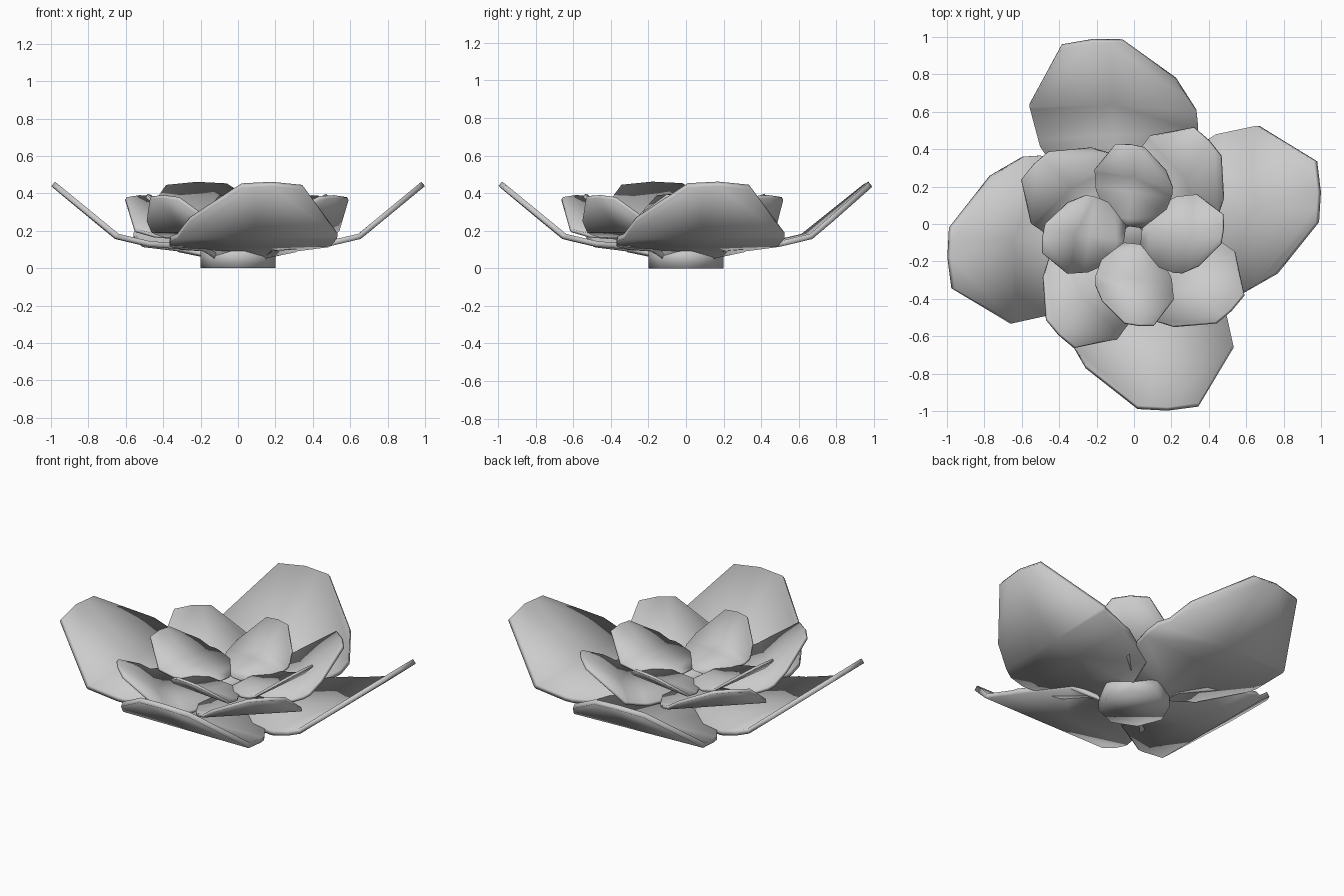
import bpy, bmesh, math
from mathutils import Matrix, Vector

if "Cube" in bpy.data.objects:
    bpy.data.objects.remove(bpy.data.objects["Cube"])

# flat petal outline, base on the left, tip on the right
OUTLINE = [(0.10, -0.09), (0.27, -0.31), (0.50, -0.37), (0.59, -0.365), (0.76, -0.265),
           (0.98, 0.01), (0.99, 0.17), (0.97, 0.335), (0.66, 0.525), (0.44, 0.48),
           (0.17, 0.31), (0.10, 0.08)]
# height along the petal: nearly level, then a steep fold up to the tip
BEND = [(0.10, 0.05), (0.18, 0.105), (0.48, 0.13), (0.65, 0.17), (0.99, 0.45)]


def height(x):
    for (x0, z0), (x1, z1) in zip(BEND, BEND[1:]):
        if x <= x1:
            return z0 + (z1 - z0) * (x - x0) / (x1 - x0)
    return BEND[-1][1]


def smooth(ob):
    bpy.ops.object.select_all(action='DESELECT')
    ob.select_set(True)
    bpy.context.view_layer.objects.active = ob
    bpy.ops.object.shade_smooth_by_angle(angle=math.radians(40))


def petal(name, angle, scale, lift, centre):
    bm = bmesh.new()
    bm.faces.new([bm.verts.new((x, y, 0)) for x, y in OUTLINE])
    # cut fold lines across the petal and one along it
    cuts = [((x, 0, 0), (1, 0, 0)) for x, _ in BEND[1:-1]] + [((0, 0.08, 0), (0, 1, 0))]
    for co, no in cuts:
        bmesh.ops.bisect_plane(bm, geom=bm.verts[:] + bm.edges[:] + bm.faces[:],
                               plane_co=co, plane_no=no)
    for v in bm.verts:
        v.co.z = height(v.co.x)
    bm.transform(Matrix.Translation(Vector((centre[0], centre[1], lift)))
                 @ Matrix.Rotation(math.radians(angle), 4, 'Z') @ Matrix.Scale(scale, 4))
    me = bpy.data.meshes.new(name)
    bm.to_mesh(me)
    bm.free()
    ob = bpy.data.objects.new(name, me)
    bpy.context.collection.objects.link(ob)
    mod = ob.modifiers.new("thickness", 'SOLIDIFY')
    mod.thickness = 0.03 * scale
    mod.offset = 0
    smooth(ob)


# three layers of four petals: angles, scale, lift, centre
LAYERS = {
    "outer_petal": ((0, 93, 180.5, 270.5), 1.0, 0.0, (0, 0)),
    "middle_petal": ((42, 134, 223, 313.5), 0.65, 0.09, (-0.005, -0.07)),
    "inner_petal": ((-6, 82, 172, 264), 0.48, 0.175, (-0.005, -0.06)),
}
for name, (angles, scale, lift, centre) in LAYERS.items():
    for i, a in enumerate(angles):
        petal(f"{name}_{i + 1}", a, scale, lift, centre)

# short stem under the flower
bpy.ops.mesh.primitive_cylinder_add(vertices=8, radius=0.2, depth=0.12, location=(0, 0, 0.06))
stem = bpy.context.object
stem.name = "stem"
bpy.ops.object.shade_smooth()
